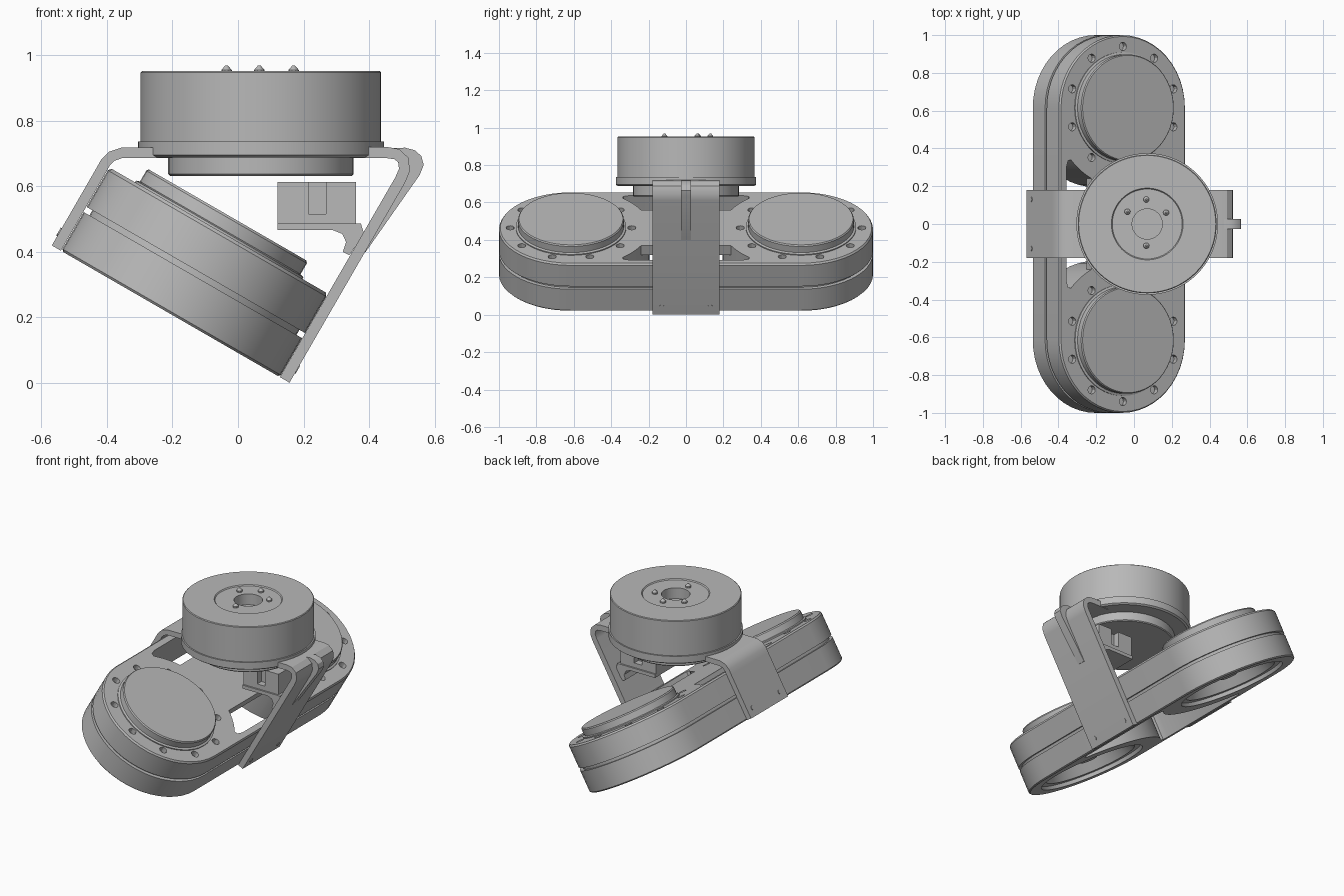
import bpy, bmesh
from math import cos, sin, pi, radians
from mathutils import Matrix, Vector

if "Cube" in bpy.data.objects:
    bpy.data.objects.remove(bpy.data.objects["Cube"])

grey = bpy.data.materials.new("grey metal")
grey.use_nodes = True
colour = (0.48, 0.48, 0.48, 1)
grey.diffuse_color = colour
bsdf = next(n for n in grey.node_tree.nodes if n.type == "BSDF_PRINCIPLED")
bsdf.inputs["Base Color"].default_value = colour

# The lamp body leans 30 degrees; its local z is the lamp axis
LEAN = Matrix.Translation((-0.1325, 0, 0.3375)) @ Matrix.Rotation(radians(30), 4, "Y")
LAMP_Y = 0.615


def add_loft(bm, rings):
    """Skin a list of equal-length point loops and cap both ends."""
    loops = [[bm.verts.new(p) for p in ring] for ring in rings]
    n = len(loops[0])
    for a, b in zip(loops, loops[1:]):
        for i in range(n):
            bm.faces.new((a[i], a[(i + 1) % n], b[(i + 1) % n], b[i]))
    bm.faces.new(loops[0][::-1])
    bm.faces.new(loops[-1])


def circle(r, z, x=0, y=0, n=48):
    return [Vector((x + r * cos(2 * pi * i / n), y + r * sin(2 * pi * i / n), z)) for i in range(n)]


def lathe(profile, x=0, y=0, n=48):
    return [circle(r, z, x, y, n) for r, z in profile]


def stadium(r, z, n=24):
    ring = []
    for side in (1, -1):
        for i in range(n + 1):
            a = pi * i / n
            ring.append(Vector((side * r * cos(a), side * (LAMP_Y + r * sin(a)), z)))
    return ring


def extrude_y(outline, y0, y1):
    return [[Vector((x, y, z)) for x, z in outline] for y in (y0, y1)]


def extrude_z(outline, z0, z1):
    return [[Vector((x, y, z)) for x, y in outline] for z in (z0, z1)]


def make(name, parts, matrix=Matrix()):
    bm = bmesh.new()
    for rings in parts:
        add_loft(bm, rings)
    bmesh.ops.recalc_face_normals(bm, faces=bm.faces)
    mesh = bpy.data.meshes.new(name)
    bm.to_mesh(mesh)
    bm.free()
    mesh.transform(matrix)
    mesh.materials.append(grey)
    ob = bpy.data.objects.new(name, mesh)
    bpy.context.collection.objects.link(ob)
    return ob


def cut(ob, cutter):
    mod = ob.modifiers.new("cut", "BOOLEAN")
    mod.operation, mod.solver, mod.object = "DIFFERENCE", "EXACT", cutter
    dg = bpy.context.evaluated_depsgraph_get()
    mesh = bpy.data.meshes.new_from_object(ob.evaluated_get(dg))
    ob.modifiers.clear()
    ob.data = mesh
    bpy.data.objects.remove(cutter)


def strap(path, thick):
    """Outline of a bent plate around a centre path in x and z."""
    pts = [Vector(p) for p in path]
    left, right = [], []
    for i, p in enumerate(pts):
        d = (pts[min(i + 1, len(pts) - 1)] - pts[max(i - 1, 0)]).normalized()
        side = Vector((-d.y, d.x)) * thick / 2
        left.append(p + side)
        right.append(p - side)
    return left + right[::-1]


def lamp_arc(start, end, n=8):
    """Points on the wall round a lamp, by angle from the body centre line."""
    return [(0.42 * sin(a), LAMP_Y - 0.42 * cos(a))
            for a in (radians(start + (end - start) * i / n) for i in range(n + 1))]


# Twin lamp body with a groove round its middle
body = make("lamp_body", [[stadium(r, z) for r, z in (
    (0.378, -0.147), (0.385, -0.14), (0.385, -0.01), (0.365, -0.01),
    (0.365, 0.008), (0.385, 0.008), (0.385, 0.137), (0.378, 0.147))]], LEAN)

# Two openings between the lamps, one on each side of the middle bridge
windows = []
for s in (1, -1):
    edge = lamp_arc(27, 49) + [(0.335, 0.335), (0.345, 0.3)]
    outline = [(s * x, y) for x, y in edge + [(x, -y) for x, y in edge[::-1]]]
    windows.append(extrude_z(outline, -0.3, 0.3))
cut(body, make("window_cutter", windows, LEAN))

# Hollow under the bridge, leaving a plate at the top
edge = lamp_arc(-28, 28)
cut(body, make("bridge_cutter", [extrude_z(edge + [(x, -y) for x, y in edge[::-1]],
                                           -0.25, 0.09)], LEAN))

# Stepped lamp recesses below and screw holes above
recess = ((0.31, -0.2), (0.31, -0.125), (0.27, -0.125), (0.23, -0.03))
cut(body, make("recess_cutter", [lathe(recess, 0, s * LAMP_Y) for s in (1, -1)], LEAN))
holes = []
for s in (1, -1):
    for i in range(10):
        a = pi / 2 + i * pi / 5
        holes.append(lathe(((0.022, 0.115), (0.022, 0.2)),
                           0.325 * cos(a), s * (LAMP_Y + 0.325 * sin(a)), 12))
cut(body, make("screw_hole_cutter", holes, LEAN))

for name, s in (("back", 1), ("front", -1)):
    make(name + "_lamp_cap", [lathe(((0.295, 0.14), (0.295, 0.153), (0.283, 0.157),
                                     (0.283, 0.195), (0.278, 0.202)), 0, s * LAMP_Y)], LEAN)
    make(name + "_lamp_hub", [lathe(((0.05, -0.1), (0.07, -0.08), (0.07, -0.02)),
                                    0, s * LAMP_Y, 24)], LEAN)

# Bent bracket arms holding the body
make("right_arm", [extrude_y(strap(
    [(-0.5546, 0.4115), (-0.42, 0.645), (-0.405, 0.672), (-0.385, 0.692),
     (-0.355, 0.702), (-0.2, 0.703)], 0.032), -0.18, 0.18)])
make("left_arm", [extrude_y(strap(
    [(0.1425, 0.009), (0.495, 0.619), (0.508, 0.65), (0.505, 0.68),
     (0.485, 0.698), (0.455, 0.703), (0.34, 0.703)], 0.034), -0.18, 0.18)])
make("left_arm_rib", [extrude_y(
    [(0.37, 0.4), (0.39, 0.4), (0.555, 0.635), (0.567, 0.665), (0.56, 0.692),
     (0.54, 0.71), (0.51, 0.718), (0.45, 0.715), (0.5, 0.66)], -0.026, 0.026)])

# Small screw heads at the arm feet
TURN = Matrix.Rotation(pi / 2, 4, "Y")
make("arm_screws", [lathe(((0.014, s * 0.41), (0.014, s * 0.422)), 0.1, y, 12)
                    for s in (1, -1) for y in (-0.13, 0.13)], LEAN @ TURN)

# Round housing on top
CX = 0.07
make("mount_flange", [lathe(((0.365, 0.688), (0.375, 0.695), (0.375, 0.737)), CX, 0, 64)])
make("drum", [lathe(((0.367, 0.73), (0.367, 0.948), (0.363, 0.952), (0.19, 0.952),
                     (0.185, 0.946), (0.08, 0.946), (0.08, 0.88)), CX, 0, 64)])
make("drum_base", [lathe(((0.278, 0.632), (0.283, 0.637), (0.283, 0.7)), CX)])
make("drum_screws", [lathe(((0.016, 0.94), (0.016, 0.955), (0.004, 0.969)), x, y, 10)
                     for x, y in ((-0.035, 0.065), (0.065, 0.13), (0.17, 0.06), (0.065, -0.115))])

# Connector block on a hooked shelf, slotted at both ends
connector = make("connector", [extrude_y(
    [(0.12, 0.485), (0.36, 0.485), (0.36, 0.613), (0.12, 0.613)], -0.12, 0.12)])
slot = [(0.215, 0.515), (0.268, 0.515), (0.268, 0.63), (0.215, 0.63)]
cut(connector, make("slot_cutter", [extrude_y(slot, -0.2, -0.08), extrude_y(slot, 0.08, 0.2)]))
make("connector_shelf", [extrude_y(
    [(0.12, 0.466), (0.29, 0.466), (0.318, 0.455), (0.33, 0.43), (0.32, 0.4),
     (0.34, 0.39), (0.385, 0.455), (0.375, 0.487), (0.12, 0.487)], -0.13, 0.13)])

# Smooth round parts, keep hard edges
bpy.ops.object.select_all(action="DESELECT")
for ob in bpy.context.collection.objects:
    if ob.type == "MESH" and grey.name in ob.data.materials:
        ob.select_set(True)
        bpy.context.view_layer.objects.active = ob
bpy.ops.object.shade_smooth_by_angle(angle=radians(30))
